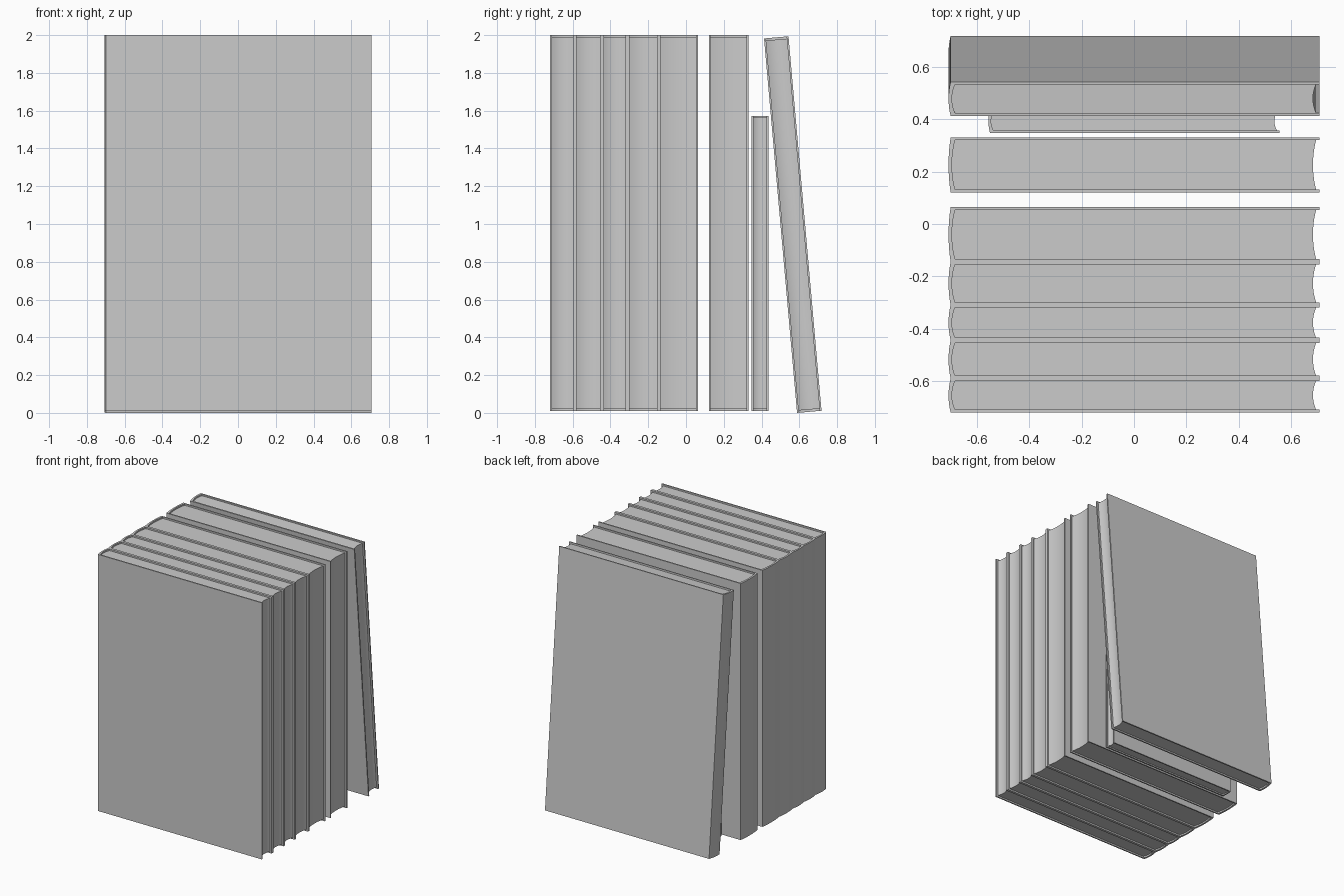
import bpy, bmesh, math

if "Cube" in bpy.data.objects:
    bpy.data.objects.remove(bpy.data.objects["Cube"])

HEIGHT, HALF, COVER, RECESS = 1.99, 0.708, 0.010, 0.012


def arc(y0, y1, x, bulge, n=10):
    """Shallow curve from y0 to y1 at x, swelling by bulge at the middle."""
    pts = []
    for i in range(n + 1):
        t = i / n
        pts.append((x + bulge * 4 * t * (1 - t), y0 + (y1 - y0) * t))
    return pts


def extrude(name, outline, z0, z1, scale, parent):
    """Solid from an xy outline pulled up from z0 to z1."""
    bm = bmesh.new()
    verts = [bm.verts.new((x * scale, y, z0 * scale)) for x, y in outline]
    face = bm.faces.new(verts)
    top = bmesh.ops.extrude_face_region(bm, geom=[face])["geom"]
    bmesh.ops.translate(bm, vec=(0, 0, (z1 - z0) * scale),
                        verts=[v for v in top if isinstance(v, bmesh.types.BMVert)])
    bmesh.ops.recalc_face_normals(bm, faces=bm.faces)
    mesh = bpy.data.meshes.new(name)
    bm.to_mesh(mesh)
    bm.free()
    ob = bpy.data.objects.new(name, mesh)
    bpy.context.collection.objects.link(ob)
    ob.parent = parent
    bpy.ops.object.select_all(action='DESELECT')
    ob.select_set(True)
    bpy.context.view_layer.objects.active = ob
    bpy.ops.object.shade_smooth_by_angle(angle=math.radians(30))


def book(name, y, thick, z=0.01, scale=1.0, lean=0.0):
    root = bpy.data.objects.new(name, None)
    bpy.context.collection.objects.link(root)
    root.location = (0, y, z)
    root.rotation_euler = (lean, 0, 0)
    c = COVER
    # Hard cover: two boards joined by a rounded spine
    cover = ([(HALF, 0)] + arc(0, thick, -HALF + 0.008, -0.008)
             + [(HALF, thick), (HALF, thick - c)]
             + arc(thick - c, c, -HALF + 0.025, -0.012) + [(HALF, c)])
    extrude(name + "_cover", cover, 0, HEIGHT, scale, root)
    # Page block: rounded back, hollow fore edge
    pages = (arc(thick - c, c, -HALF + 0.025, -0.012)
             + arc(c, thick - c, HALF - 0.013, -0.012))
    extrude(name + "_pages", pages, RECESS, HEIGHT - RECESS, scale, root)


# Row of upright books, packed side by side
edges = [-0.719, -0.589, -0.444, -0.309, -0.144, 0.064]
for i, (a, b) in enumerate(zip(edges, edges[1:])):
    book(f"book_{i + 1}", a, b - a)

# Separate upright book, small book and leaning book
book("book_6", 0.121, 0.21)
book("small_book", 0.347, 0.09, scale=0.785)
book("leaning_book", 0.588, 0.13, z=0.0, lean=0.088)
